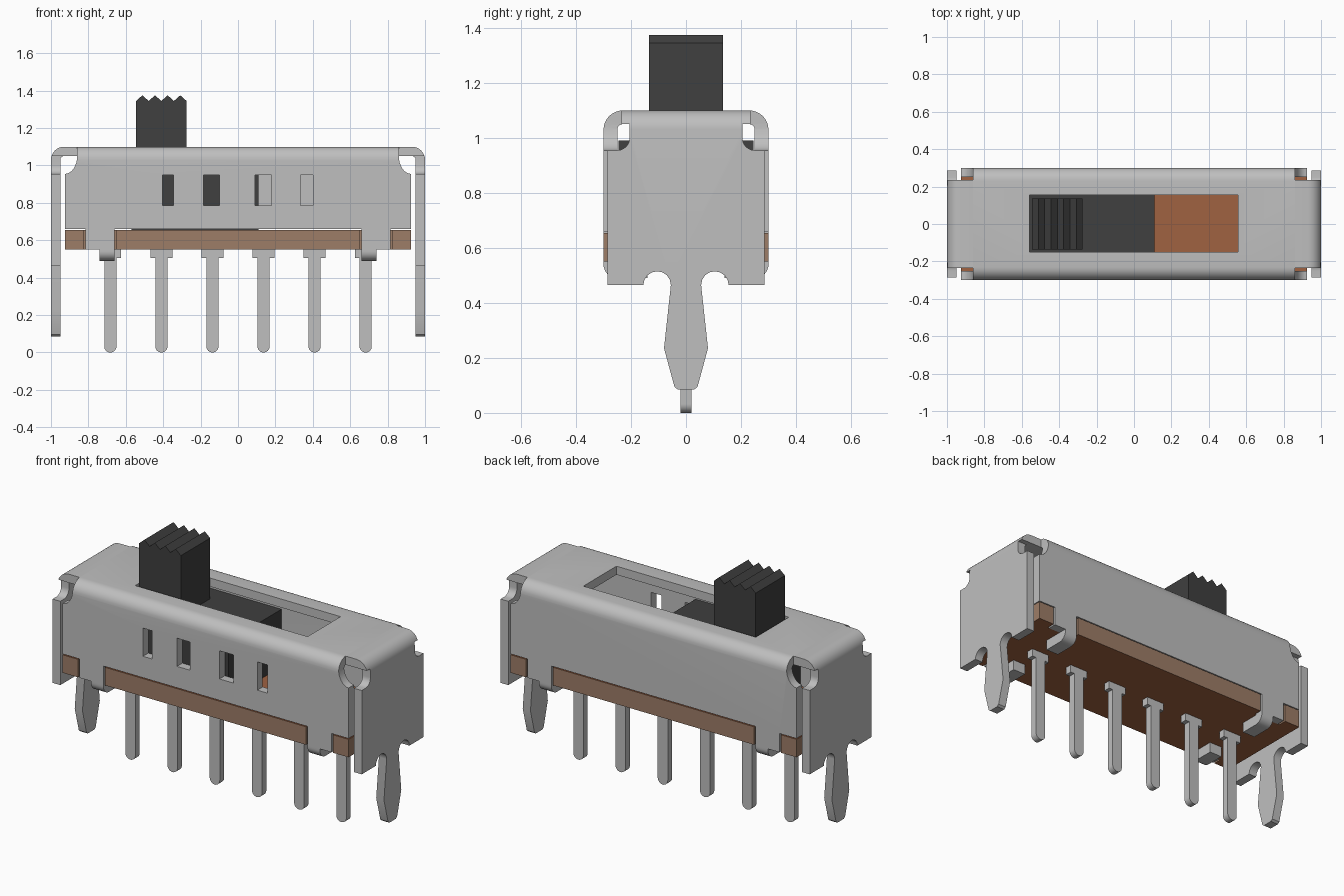
import bpy, bmesh
from math import cos, sin, radians
from mathutils import Vector

cube = bpy.data.objects.get("Cube")
if cube:
    bpy.data.objects.remove(cube, do_unlink=True)


def material(name, rgb):
    m = bpy.data.materials.new(name)
    m.use_nodes = True
    m.diffuse_color = (*rgb, 1)
    m.node_tree.nodes["Principled BSDF"].inputs["Base Color"].default_value = (*rgb, 1)
    return m


METAL = material("light grey metal", (0.52, 0.52, 0.52))
DARK = material("dark grey plastic", (0.05, 0.05, 0.05))
BROWN = material("brown board face", (0.35, 0.122, 0.053))
EDGE = material("pale brown board edge", (0.337, 0.205, 0.136))


def arc(cx, cy, rx, ry, a0, a1, n=8):
    steps = [radians(a0 + (a1 - a0) * i / n) for i in range(n + 1)]
    return [(cx + rx * cos(a), cy + ry * sin(a)) for a in steps]


def mirrored(half):
    return half + [(-u, v) for u, v in reversed(half) if abs(u) > 1e-6]


def prism(name, pts, axis, a, b, mat):
    """Extrude a flat outline along an axis from a to b."""
    place = {"x": lambda u, v: (a, u, v), "y": lambda u, v: (u, a, v),
             "z": lambda u, v: (u, v, a)}[axis]
    bm = bmesh.new()
    face = bm.faces.new([bm.verts.new(place(u, v)) for u, v in pts])
    new = bmesh.ops.extrude_face_region(bm, geom=[face])["geom"]
    shift = Vector([(b - a) * (axis == k) for k in "xyz"])
    bmesh.ops.translate(bm, vec=shift, verts=[v for v in new if isinstance(v, bmesh.types.BMVert)])
    bmesh.ops.recalc_face_normals(bm, faces=bm.faces)
    mesh = bpy.data.meshes.new(name)
    bm.to_mesh(mesh)
    bm.free()
    mesh.materials.append(mat)
    ob = bpy.data.objects.new(name, mesh)
    bpy.context.collection.objects.link(ob)
    return ob


def rect(u0, u1, v0, v1):
    return [(u0, v0), (u1, v0), (u1, v1), (u0, v1)]


def activate(ob):
    bpy.ops.object.select_all(action="DESELECT")
    ob.select_set(True)
    bpy.context.view_layer.objects.active = ob


def boolean(ob, tool, op):
    activate(ob)
    mod = ob.modifiers.new("trim", "BOOLEAN")
    mod.object, mod.operation, mod.solver = tool, op, "EXACT"
    bpy.ops.object.modifier_apply(modifier=mod.name)
    bpy.data.objects.remove(tool, do_unlink=True)


def smooth(ob):
    activate(ob)
    bpy.ops.object.shade_smooth_by_angle(angle=radians(30))


# Cover: folded sheet trimmed to the outline of its long walls
outer = mirrored([(0.3, 0.5)] + arc(0.23, 1.03, 0.07, 0.07, 0, 90))
inner = mirrored([(0.25, 0.5)] + arc(0.23, 1.03, 0.02, 0.02, 0, 90))
cover = prism("cover", outer + inner[::-1], "x", -0.96, 0.96, METAL)
wall = [(0.66, 0.66), (0.66, 0.55), (0.815, 0.55), (0.815, 0.66), (0.925, 0.66)]
wall += arc(0.925, 1.05, 0.065, 0.095, 270, 180) + [(0.86, 1.2)]
boolean(cover, prism("wall_outline", mirrored(wall), "y", -0.5, 0.5, METAL), "INTERSECT")
boolean(cover, prism("slot_cutter", rect(-0.56, 0.555, -0.15, 0.155), "z", 1, 1.2, METAL), "DIFFERENCE")
for x0, x1 in [(-0.405, -0.345), (-0.185, -0.1), (0.09, 0.18), (0.335, 0.4)]:
    cutter = prism("window_cutter", rect(x0, x1, 0.785, 0.95), "y", -0.4, -0.2, METAL)
    boolean(cover, cutter, "DIFFERENCE")
smooth(cover)

# End walls: bent strips trimmed to an outline with a mounting leg
end_outline = [(0.03, 0.085), (0.042, 0.095), (0.08, 0.235), (0.055, 0.465)]
end_outline += arc(0.105, 0.465, 0.05, 0.05, 180, 0)
end_outline += [(0.285, 0.465), (0.285, 0.955), (0.25, 0.955)]
end_outline += arc(0.25, 1.0, 0.045, 0.045, 270, 180) + [(0.205, 1.05), (0.235, 1.05), (0.235, 1.2)]
for side, s in (("left", 1), ("right", -1)):
    strip = [(0.95, 0), (1, 0)] + arc(0.93, 1.03, 0.07, 0.07, 0, 90)
    strip += [(0.86, 1.1), (0.86, 1.05)] + arc(0.93, 1.03, 0.02, 0.02, 90, 0)
    end = prism(side + "_end_wall", [(s * x, z) for x, z in strip], "y", -0.4, 0.4, METAL)
    tool = prism("end_outline", mirrored(end_outline), "x", s * 0.8, s * 1.1, METAL)
    boolean(end, tool, "INTERSECT")
    smooth(end)

    # Clinched tabs folded under the board
    for place, t in (("front", -1), ("back", 1)):
        hook = [(0.14, 0.55), (0.14, 0.49)] + arc(0.25, 0.54, 0.05, 0.05, 270, 360) + [(0.3, 0.55)]
        smooth(prism(f"{place}_{side}_clinch_tab", [(t * y, z) for y, z in hook],
                     "x", s * 0.66, s * 0.74, METAL))

# Board with notches for the tabs, pale on its cut edges
quarter = [(0.925, 0.3), (0.825, 0.3), (0.825, 0.25), (0.65, 0.25), (0.65, 0.3)]
half = [(x, -y) for x, y in reversed(quarter)] + quarter
board = prism("board", half + [(-x, -y) for x, y in half], "z", 0.55, 0.655, BROWN)
board.data.materials.append(EDGE)
for p in board.data.polygons:
    p.material_index = 0 if abs(p.normal.z) > 0.5 else 1

# Sliding block and ridged handle
prism("slider_block", rect(-0.57, 0.11, -0.245, 0.245), "z", 0.655, 0.99, DARK)
ridges = [(-0.545 + 0.27 * i / 8, 1.375 if i % 2 else 1.345) for i in range(9)]
prism("handle", [(-0.275, 0.98), (-0.545, 0.98)] + ridges, "y", -0.135, 0.135, DARK)

# Row of shouldered pins with rounded tips
for i in range(6):
    x = 0.273 * (i - 2.5)
    pin = arc(0, 0.0325, 0.0325, 0.0325, 270, 360) + [(0.0325, 0.505), (0.058, 0.505), (0.058, 0.56)]
    smooth(prism(f"pin_{i + 1}", [(x + u, v) for u, v in mirrored(pin)], "y", -0.02, 0.02, METAL))
